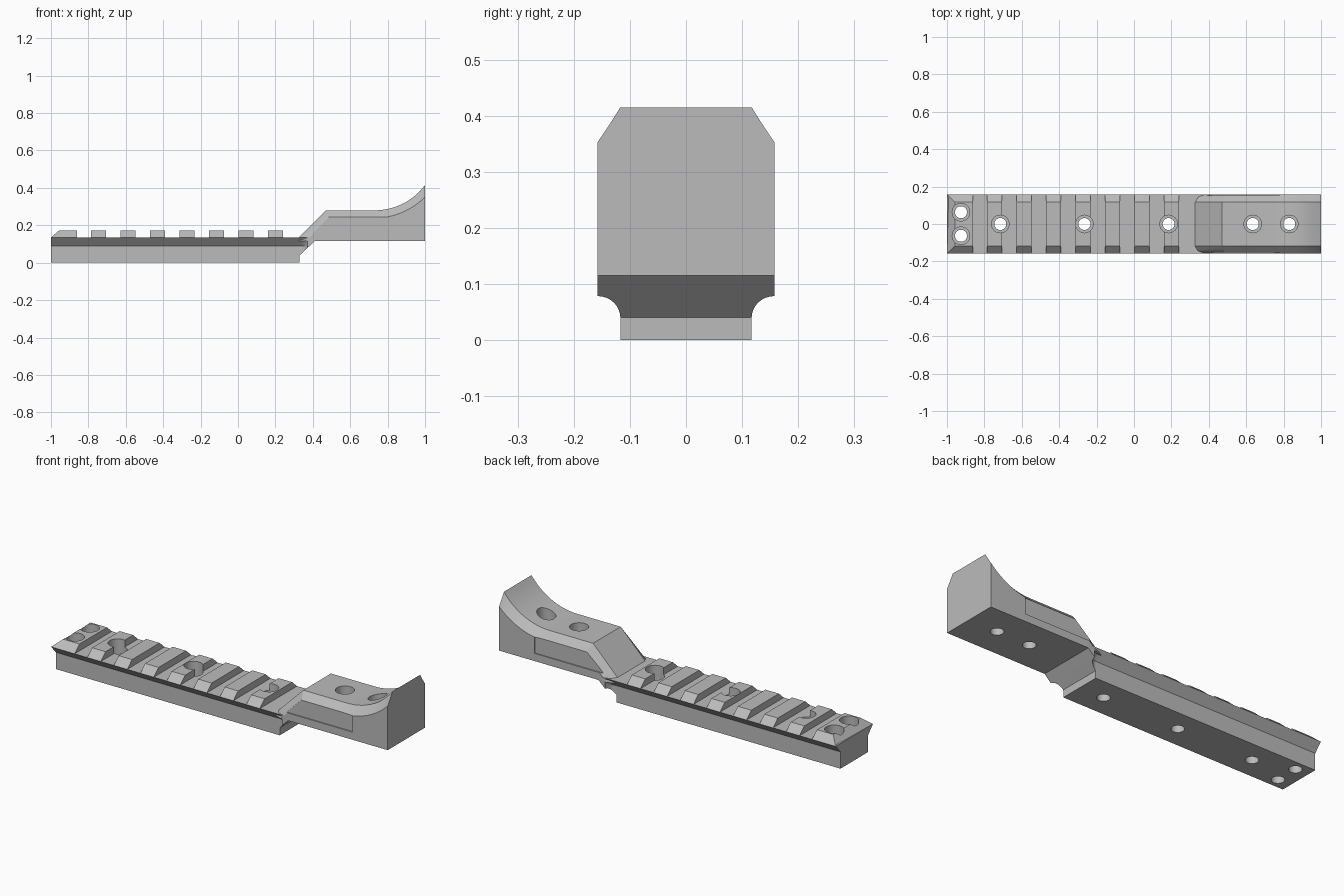
import bpy, bmesh, math

if "Cube" in bpy.data.objects:
    bpy.data.objects.remove(bpy.data.objects["Cube"])

grey = bpy.data.materials.new("machined_grey")
grey.use_nodes = True
GREY = (0.5, 0.5, 0.5, 1)
grey.diffuse_color = GREY
grey.node_tree.nodes["Principled BSDF"].inputs["Base Color"].default_value = GREY

HALF, INNER = 0.158, 0.117      # outer and inner half widths
CUT = HALF - INNER              # chamfer size
FLOOR, TOP = 0.135, 0.172       # slot floor and tooth top


def finish(name, bm):
    bmesh.ops.recalc_face_normals(bm, faces=bm.faces)
    mesh = bpy.data.meshes.new(name)
    bm.to_mesh(mesh)
    bm.free()
    mesh.materials.append(grey)
    obj = bpy.data.objects.new(name, mesh)
    bpy.context.collection.objects.link(obj)
    return obj


def loft(name, rings):
    """Skin closed rings of equal length and cap both ends."""
    bm = bmesh.new()
    rows = [[bm.verts.new(p) for p in ring] for ring in rings]
    n = len(rows[0])
    for a, b in zip(rows, rows[1:]):
        for i in range(n):
            j = (i + 1) % n
            bm.faces.new((a[i], a[j], b[j], b[i]))
    bm.faces.new(rows[0])
    bm.faces.new(rows[-1])
    return finish(name, bm)


def cylinder(name, x, y, r, z0, z1):
    circle = [(x + r * math.cos(t * math.tau / 32), y + r * math.sin(t * math.tau / 32))
              for t in range(32)]
    return loft(name, [[(*c, z) for c in circle] for z in (z0, z1)])


def box(name, x0, x1, y0, y1, z0, z1):
    return loft(name, [[(x, y0, z0), (x, y1, z0), (x, y1, z1), (x, y0, z1)] for x in (x0, x1)])


def combine(target, tool, operation):
    mod = target.modifiers.new(operation, "BOOLEAN")
    mod.operation, mod.solver, mod.object = operation, "EXACT", tool
    bpy.context.view_layer.objects.active = target
    bpy.ops.object.modifier_apply(modifier=mod.name)
    bpy.data.objects.remove(tool)


# Dovetail rail, its undercut running out in a round milled end
def rail_section(x, w, low, knee):
    half = [(w, low), (w, knee), (HALF, FLOOR)]
    return [(x, y, z) for y, z in half] + [(x, -y, z) for y, z in reversed(half)]


NECK = 0.33
sections = [rail_section(-1, INNER, 0, 0.09), rail_section(NECK, INNER, 0, 0.09)]
for k in range(9):
    a = k / 8 * math.pi / 2
    x = NECK + 0.0001 + CUT * math.sin(a)
    sections.append(rail_section(x, HALF - CUT * math.cos(a), 0.04 + (x - NECK) * 0.94, 0.09))
sections.append(rail_section(0.425, HALF, 0.13, 0.132))
body = loft("rail_mount", sections)


# Raised block: ramp, flat and upswept arc, with chamfered long edges
def top_profile(drop):
    radius, start, flat = 0.3375, 0.73, 0.28
    pts = [(0.305 + math.sqrt(2) * drop, 0.115), (0.47 + 0.414 * drop, flat - drop)]
    sweep = math.asin((1 - start) / (radius + drop))
    for k in range(17):
        a = sweep * k / 16
        pts.append((start + (radius + drop) * math.sin(a),
                    flat + radius - (radius + drop) * math.cos(a)))
    return pts


def block_row(y, drop, bulge=0):
    pts = top_profile(drop - bulge)
    side = math.copysign(abs(y) + bulge, y)
    return [(x, side, z) for x, z in pts] + [(1, side, 0.115)]


def soft_row(y, drop):
    # the ramp edge is rounded, the rest is a flat chamfer
    return block_row(y, drop, 0.008)[:1] + block_row(y, drop)[1:]


mid = (HALF + INNER) / 2
block = loft("raised_block", [
    block_row(-HALF, CUT), soft_row(-mid, CUT / 2), block_row(-INNER, 0),
    block_row(INNER, 0), soft_row(mid, CUT / 2), block_row(HALF, CUT)])
for s in (-1, 1):
    ys = sorted((s * 0.152, s * 0.2))
    combine(block, box("side_recess", 0.38, 0.79, *ys, 0.156, 0.244), "DIFFERENCE")
combine(body, block, "UNION")


# Cross teeth
def tooth(x0, x1, lead=0.0):
    sink = FLOOR - 0.01
    ring = lambda x, slope: [
        (x, -HALF, sink), (x, HALF, sink), (x, HALF, FLOOR),
        (x + slope, INNER, TOP), (x + slope, -INNER, TOP), (x, -HALF, FLOOR)]
    rings = [ring(x0, lead), ring(x1, 0)]
    for r in rings:                      # keep the buried root inside the rail
        r[0] = (r[0][0], -HALF + 0.012, sink)
        r[1] = (r[1][0], HALF - 0.012, sink)
    return loft("cross_tooth", rings)


combine(body, tooth(-1, -0.86, 0.043), "UNION")
for i in range(7):
    x = -0.785 + 0.1575 * i
    combine(body, tooth(x, x + 0.08), "UNION")

# Counterbored screw holes: x, y, seat height
holes = [(-0.925, s * 0.063, 0.07) for s in (-1, 1)]
holes += [(x, 0, 0.07) for x in (-0.715, -0.265, 0.185)]
holes += [(x, 0, 0.19) for x in (0.635, 0.83)]
for x, y, seat in holes:
    combine(body, cylinder("screw_hole", x, y, 0.032, -0.1, 0.6), "DIFFERENCE")
    combine(body, cylinder("screw_seat", x, y, 0.047, seat, 0.6), "DIFFERENCE")

# Smooth only the round surfaces
bpy.ops.object.select_all(action="DESELECT")
body.select_set(True)
bpy.context.view_layer.objects.active = body
bpy.ops.object.shade_smooth_by_angle(angle=math.radians(25))
